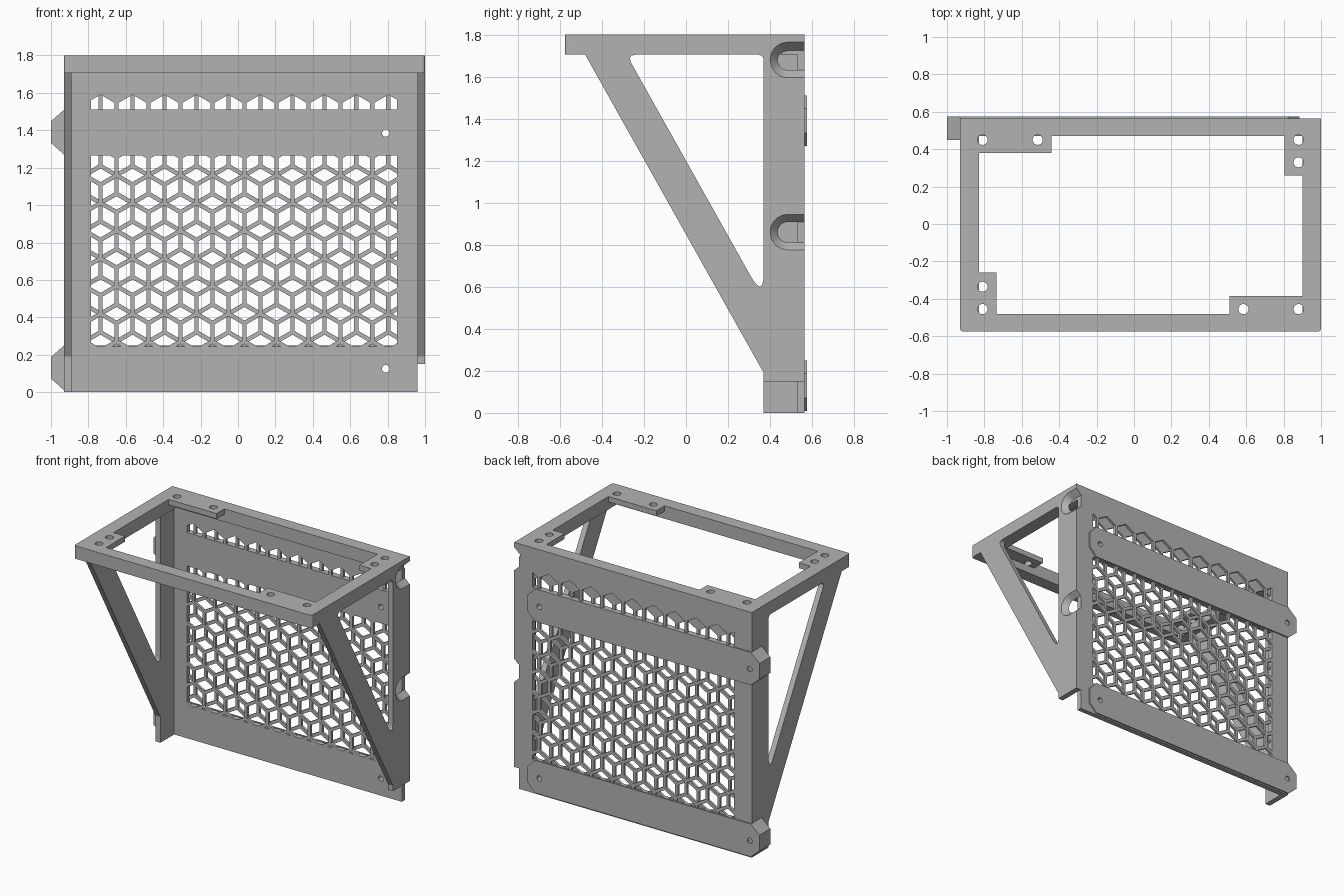
import bpy, bmesh
from math import cos, sin, pi, sqrt, radians
from mathutils import Matrix, Vector

if "Cube" in bpy.data.objects:
    bpy.data.objects.remove(bpy.data.objects["Cube"], do_unlink=True)

GREY = (0.45, 0.45, 0.45, 1)
mat = bpy.data.materials.new("plain grey")
mat.use_nodes = True
mat.diffuse_color = GREY
mat.node_tree.nodes["Principled BSDF"].inputs["Base Color"].default_value = GREY

# Which world axes the drawing plane (u, v) and the thickness follow
AXES = {
    "XY": Matrix.Identity(4),
    "XZ": Matrix.Rotation(radians(90), 4, "X"),
    "YZ": Matrix(((0, 0, 1, 0), (1, 0, 0, 0), (0, 1, 0, 0), (0, 0, 0, 1))),
}
NORMAL = {"XY": Vector((0, 0, 1)), "XZ": Vector((0, 1, 0)), "YZ": Vector((1, 0, 0))}


def add_object(name, mesh):
    obj = bpy.data.objects.new(name, mesh)
    bpy.context.collection.objects.link(obj)
    mesh.materials.clear()
    mesh.materials.append(mat)
    return obj


def plate(name, plane, start, end, outline, holes=()):
    """Flat plate with holes, drawn in a plane and given a thickness."""
    curve = bpy.data.curves.new(name, "CURVE")
    curve.dimensions = "2D"
    curve.fill_mode = "BOTH"
    curve.extrude = (end - start) / 2
    for loop in [outline, *holes]:
        spline = curve.splines.new("POLY")
        spline.points.add(len(loop) - 1)
        for point, (u, v) in zip(spline.points, loop):
            point.co = (u, v, 0, 1)
        spline.use_cyclic_u = True
    temp = bpy.data.objects.new(name + " outline", curve)
    bpy.context.collection.objects.link(temp)
    graph = bpy.context.evaluated_depsgraph_get()
    mesh = bpy.data.meshes.new_from_object(temp.evaluated_get(graph))
    bpy.data.objects.remove(temp)
    bpy.data.curves.remove(curve)
    bm = bmesh.new()
    bm.from_mesh(mesh)
    bmesh.ops.remove_doubles(bm, verts=bm.verts, dist=1e-5)
    bm.transform(Matrix.Translation(NORMAL[plane] * (start + end) / 2) @ AXES[plane])
    bmesh.ops.recalc_face_normals(bm, faces=bm.faces)
    bm.to_mesh(mesh)
    bm.free()
    mesh.name = name
    for poly in mesh.polygons:
        poly.use_smooth = False
    return add_object(name, mesh)


def rect(u0, u1, v0, v1):
    return [(u0, v0), (u1, v0), (u1, v1), (u0, v1)]


def ring(u, v, r, n, turn=0.0):
    return [(u + r * cos(2 * pi * i / n + turn), v + r * sin(2 * pi * i / n + turn))
            for i in range(n)]


def rounded(points, cuts):
    """Round each corner, starting the given distance away from it."""
    out = []
    for i, cut in enumerate(cuts):
        c = Vector(points[i])
        if not cut:
            out.append(tuple(c))
            continue
        a = c + (Vector(points[i - 1]) - c).normalized() * cut
        b = c + (Vector(points[(i + 1) % len(points)]) - c).normalized() * cut
        for k in range(7):
            t = k / 6
            out.append(tuple(a * (1 - t) ** 2 + c * 2 * t * (1 - t) + b * t * t))
    return out


def clip(poly, axis, limit, sign):
    """Keep the side of a convex polygon where sign * coordinate > sign * limit."""
    out = []
    for i, q in enumerate(poly):
        p = poly[i - 1]
        dp, dq = sign * (p[axis] - limit), sign * (q[axis] - limit)
        if dp * dq < 0:
            t = dp / (dp - dq)
            out.append((p[0] + (q[0] - p[0]) * t, p[1] + (q[1] - p[1]) * t))
        if dq > 0:
            out.append(q)
    return out


def area(poly):
    return abs(sum(poly[i - 1][0] * q[1] - q[0] * poly[i - 1][1]
                   for i, q in enumerate(poly))) / 2


# Honeycomb openings, split into bands above and below the upper slat
PITCH = 0.171
RADIUS = PITCH / sqrt(3)
BAR = 0.023
BANDS = ((1.51, 1.66), (0.245, 1.265))


def honeycomb(x0, z0):
    cells = []
    for row in range(11):
        for col in range(-1, 12):
            x = x0 + (col + 0.5 * (row % 2)) * PITCH
            z = z0 - row * RADIUS * 1.5
            hexagon = ring(x, z, RADIUS - BAR / sqrt(3), 6, pi / 6)
            for low, high in BANDS:
                cell = hexagon
                for axis, limit, sign in ((0, -0.785, 1), (0, 0.85, -1),
                                          (1, low, 1), (1, high, -1)):
                    cell = clip(cell, axis, limit, sign)
                if len(cell) > 2 and area(cell) > 5e-5:
                    cells.append(cell)
    return cells


# Back panel: two offset honeycomb layers
SLAT_Z = (0.13, 1.39)
BACK = 0.565
panel = rect(-0.93, 0.96, 0, 1.705)
screws = [ring(0.79, z - 0.005, 0.02, 16) for z in SLAT_Z]
plate("panel_front_layer", "XZ", 0.53, 0.5475, panel, honeycomb(-0.735, 1.505) + screws)
plate("panel_back_layer", "XZ", 0.5475, BACK, panel,
      honeycomb(-0.735 + PITCH / 2, 1.505 + RADIUS / 2) + screws)

# Slats across the back, each with a locking ear on the right end
for label, z in zip(("lower", "upper"), SLAT_Z):
    slat = [(-0.93, z - 0.12), (0.825, z - 0.12), (0.885, z - 0.058), (0.885, z + 0.058),
            (0.825, z + 0.12), (-0.93, z + 0.12), (-1, z + 0.058), (-1, z - 0.058)]
    plate(label + "_slat", "XZ", BACK, 0.575, slat,
          [ring(x, z - 0.005, 0.02, 16) for x in (0.79, -0.92)])
    ear = [(-0.91, z - 0.12), (-0.91, z + 0.12), (-0.93, z + 0.12),
           (-1, z + 0.058), (-1, z - 0.058), (-0.93, z - 0.12)]
    plate(label + "_ear", "XZ", 0.45, BACK, ear)

# Side brackets with a triangular opening
opening = rounded([(-0.283, 1.705), (0.37, 1.705), (0.37, 0.54)], (0.05, 0.03, 0.13))


def bracket(name, x0, x1, foot):
    side = [(-0.48, 1.705), (0.37, 0.19), (0.37, foot), (BACK, foot), (BACK, 1.74), (-0.48, 1.74)]
    return plate(name, "YZ", x0, x1, side, [opening])


bracket("right_bracket", -0.93, -0.89, 0)
left_bracket = bracket("left_bracket", 0.96, 1.0, 0.15)

# Top frame: full-height rim below, thin screw tabs above
outer = rounded(rect(-0.93, 1.0, -0.575, BACK), (0.02, 0.02, 0, 0))
rim = plate("frame_rim", "XY", 1.705, 1.76, outer, [rect(-0.83, 0.90, -0.48, 0.47)])
tabbed = [(-0.735, -0.48), (0.51, -0.48), (0.51, -0.385), (0.90, -0.385),
          (0.90, 0.26), (0.805, 0.26), (0.805, 0.47), (-0.44, 0.47),
          (-0.44, 0.38), (-0.83, 0.38), (-0.83, -0.26), (-0.735, -0.26)]
bolt_spots = [(-0.81, 0.45), (-0.515, 0.45), (0.88, 0.45), (0.88, 0.33),
              (-0.81, -0.335), (-0.81, -0.455), (0.585, -0.455), (0.88, -0.455)]
tabs = plate("frame_tabs", "XY", 1.76, 1.8, outer,
             [tabbed] + [ring(x, y, 0.027, 20) for x, y in bolt_spots])

# Tapered U-shaped sockets in the left side
for label, z in (("lower", 0.86), ("upper", 1.68)):
    bm = bmesh.new()
    for x, r in ((0.955, 0.044), (1.005, 0.089)):
        for i in range(17):
            a = pi / 2 + pi * i / 16
            bm.verts.new((x, 0.485 + r * cos(a), z + r * sin(a)))
        for s in (-r, r):
            bm.verts.new((x, 0.62, z + s))
    bmesh.ops.convex_hull(bm, input=bm.verts)
    bmesh.ops.recalc_face_normals(bm, faces=bm.faces)
    mesh = bpy.data.meshes.new(label + "_socket_cutter")
    bm.to_mesh(mesh)
    bm.free()
    cutter = add_object(label + "_socket_cutter", mesh)
    cutter.hide_render = True
    cutter.hide_viewport = True
    cutter.display_type = "WIRE"
    for target in ([left_bracket] if label == "lower" else [left_bracket, rim, tabs]):
        mod = target.modifiers.new(label + " socket", "BOOLEAN")
        mod.operation = "DIFFERENCE"
        mod.solver = "EXACT"
        mod.object = cutter
